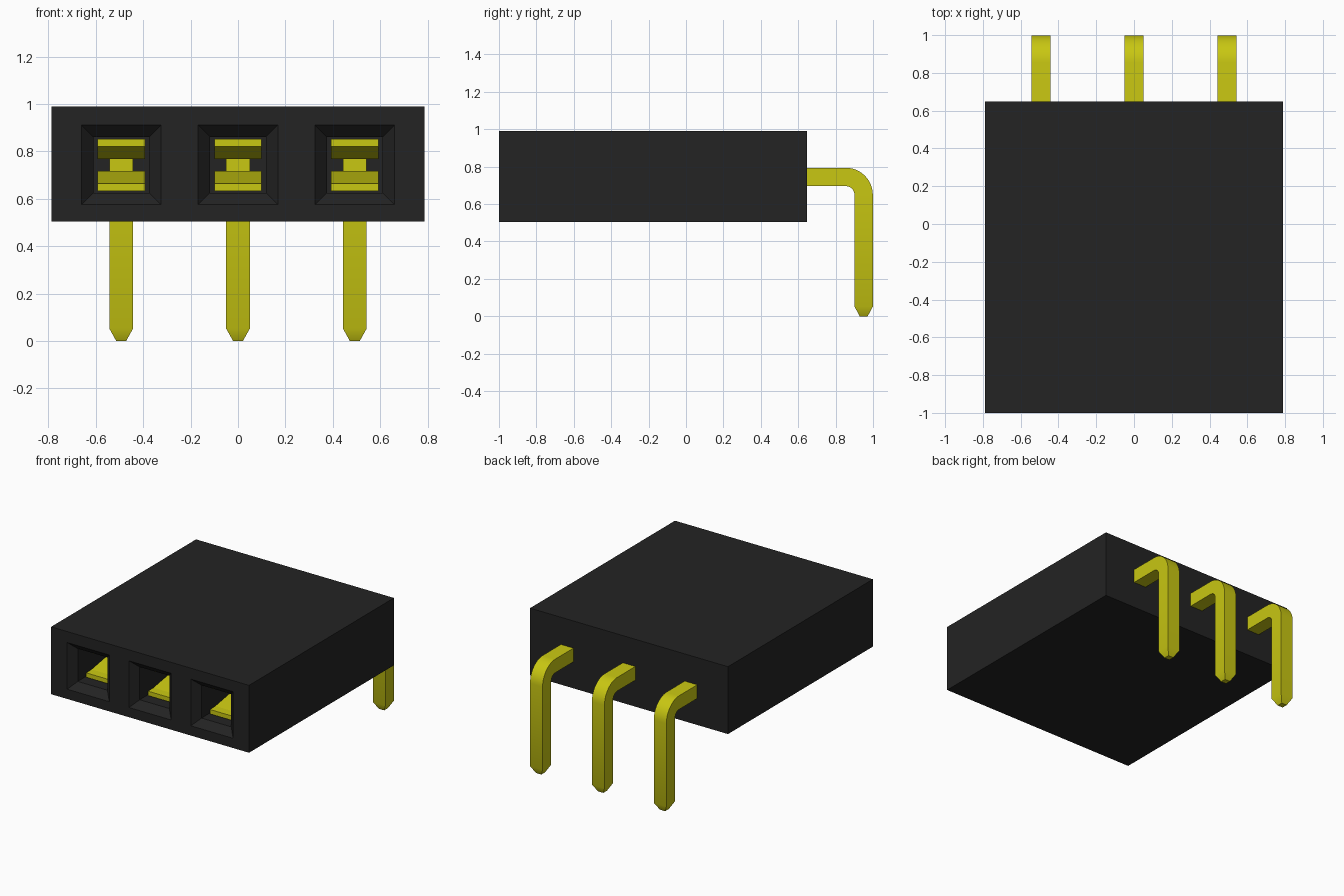
import bpy, bmesh, math

if "Cube" in bpy.data.objects:
    bpy.data.objects.remove(bpy.data.objects["Cube"])


def material(name, rgb):
    m = bpy.data.materials.new(name)
    m.use_nodes = True
    m.diffuse_color = (*rgb, 1)
    bsdf = next(n for n in m.node_tree.nodes if n.type == 'BSDF_PRINCIPLED')
    bsdf.inputs["Base Color"].default_value = (*rgb, 1)
    return m


BLACK = material("black plastic", (0.0168, 0.0168, 0.0168))
GOLD = material("yellow metal", (0.58, 0.57, 0.006))
PITCH, MID_Z = 0.493, 0.745


def loft(name, x, sections, mat):
    """Sweep a rectangle along y/z. Section: y, z, tilt, half width, half thickness."""
    bm = bmesh.new()
    rings = []
    for y, z, tilt, w, t in sections:
        dy, dz = -math.sin(tilt) * t, math.cos(tilt) * t
        rings.append([bm.verts.new((x + sx * w, y + s * dy, z + s * dz))
                      for sx, s in ((-1, -1), (1, -1), (1, 1), (-1, 1))])
    for a, b in zip(rings, rings[1:]):
        for i in range(4):
            j = (i + 1) % 4
            bm.faces.new((a[i], a[j], b[j], b[i]))
    bm.faces.new(rings[0][::-1])
    bm.faces.new(rings[-1])
    bmesh.ops.recalc_face_normals(bm, faces=bm.faces)
    mesh = bpy.data.meshes.new(name)
    bm.to_mesh(mesh)
    bm.free()
    mesh.materials.append(mat)
    ob = bpy.data.objects.new(name, mesh)
    bpy.context.collection.objects.link(ob)
    return ob


# Housing block
housing = loft("housing", 0, [(-1, 0.7475, 0, 0.788, 0.2425),
                              (0.648, 0.7475, 0, 0.788, 0.2425)], BLACK)

for n, x in (("right", -PITCH), ("middle", 0), ("left", PITCH)):
    # Socket with chamfered mouth, cut from the housing
    cutter = loft(n + "_socket_cutter", x, [(-1.05, MID_Z - 0.002, 0, 0.218, 0.218),
                                            (-0.95, MID_Z - 0.002, 0, 0.118, 0.118),
                                            (0.5, MID_Z - 0.002, 0, 0.118, 0.118)], BLACK)
    cutter.hide_render = True
    mod = housing.modifiers.new("socket", 'BOOLEAN')
    mod.operation, mod.solver, mod.object = 'DIFFERENCE', 'EXACT', cutter
    bpy.context.view_layer.objects.active = housing
    bpy.ops.object.modifier_apply(modifier=mod.name)
    bpy.data.objects.remove(cutter)

    # Pair of spring leaves: flared mouth, pinch, narrow tail to the pin
    for side, s in (("upper", 1), ("lower", -1)):
        loft(f"{n}_{side}_contact_leaf", x,
             [(y, 0.743 + s * h, 0, w, 0.016) for y, h, w in
              ((-0.88, 0.094, 0.1), (-0.82, 0.092, 0.1), (-0.52, 0.041, 0.1),
               (-0.42, 0.041, 0.1), (-0.2, 0.06, 0.1), (-0.15, 0.06, 0.05),
               (0.2, 0.06, 0.05))], GOLD)

    # Bent pin with a tapered tip
    path = [(0.0, MID_Z, 0, 0.05, 0.05)]
    for i in range(13):
        a = math.pi / 2 * i / 12
        path.append((0.854 + 0.096 * math.sin(a), 0.649 + 0.096 * math.cos(a),
                     -a, 0.05, 0.049))
    path.append((0.95, 0.052, -math.pi / 2, 0.05, 0.049))
    path.append((0.95, 0.0, -math.pi / 2, 0.021, 0.021))
    pin = loft(n + "_pin", x, path, GOLD)
    bpy.ops.object.select_all(action='DESELECT')
    pin.select_set(True)
    bpy.context.view_layer.objects.active = pin
    bpy.ops.object.shade_smooth_by_angle(angle=math.radians(30))
